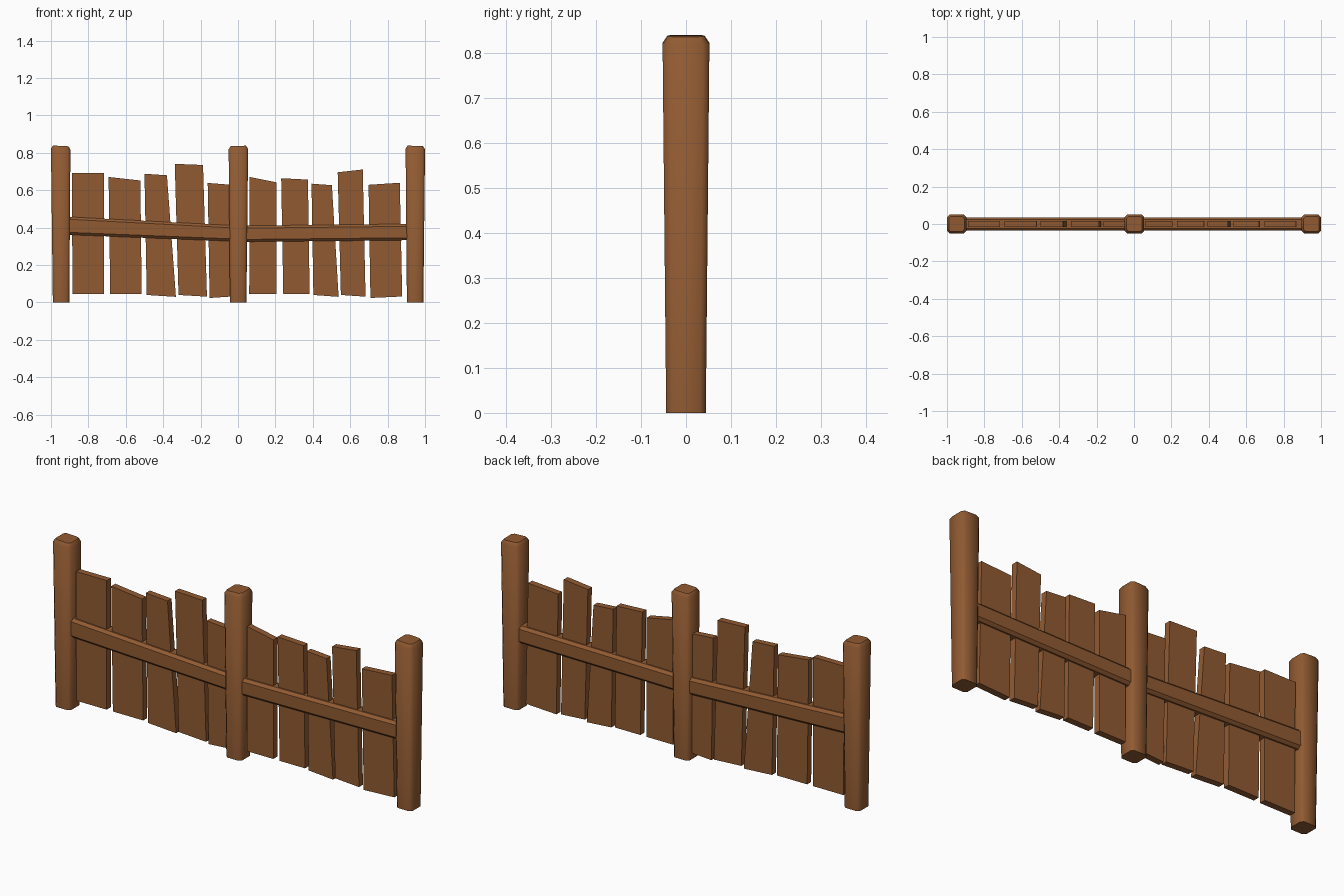
import bpy, bmesh

if "Cube" in bpy.data.objects:
    bpy.data.objects.remove(bpy.data.objects["Cube"])

wood = bpy.data.materials.new("brown wood")
wood.diffuse_color = (0.285, 0.104, 0.032, 1)
wood.use_nodes = True
wood.node_tree.nodes["Principled BSDF"].inputs["Base Color"].default_value = wood.diffuse_color


def finish(name, bm):
    bmesh.ops.recalc_face_normals(bm, faces=bm.faces)
    me = bpy.data.meshes.new(name)
    bm.to_mesh(me)
    bm.free()
    me.materials.append(wood)
    ob = bpy.data.objects.new(name, me)
    bpy.context.collection.objects.link(ob)
    return ob


def loft(name, rings):
    """Skin a stack of equal-length point rings and cap both ends."""
    bm = bmesh.new()
    vs = [[bm.verts.new(p) for p in r] for r in rings]
    n = len(vs[0])
    for a, b in zip(vs, vs[1:]):
        for i in range(n):
            j = (i + 1) % n
            bm.faces.new((a[i], a[j], b[j], b[i]))
    bm.faces.new(vs[0][::-1])
    bm.faces.new(vs[-1])
    return finish(name, bm)


def octagon(h, c):
    """Square of half size h with corners cut by c."""
    k = h - c
    return [(k, -h), (h, -k), (h, k), (k, h), (-k, h), (-h, k), (-h, -k), (-k, -h)]


# posts: chamfered square section, wider at the top, slightly tilted caps
for name, x0, x1, tilt in (("left_post", -0.946, -0.948, -0.05),
                           ("middle_post", 0.001, 0.002, 0.03),
                           ("right_post", 0.947, 0.948, -0.04)):
    rings = []
    for z, h, c, x in ((0, 0.044, 0.013, x0), (0.82, 0.052, 0.015, x1), (0.837, 0.041, 0.011, x1)):
        rings.append([(x + px, py, z + (tilt * px if z else 0)) for px, py in octagon(h, c)])
    post = loft(name, rings)
    bpy.context.view_layer.objects.active = post
    post.select_set(True)
    bpy.ops.object.shade_smooth_by_angle(angle=0.87)
    post.select_set(False)

# rails: chamfered beams that the planks pass through
for name, ends in (("left_rail", ((-0.91, 0.362, 0.458), (-0.03, 0.327, 0.412))),
                   ("right_rail", ((0.03, 0.324, 0.41), (0.915, 0.333, 0.42)))):
    rings = []
    d, c = 0.036, 0.013
    for x, lo, hi in ends:
        prof = [(-d, lo + c), (-d + c, lo), (d - c, lo), (d, lo + c),
                (d, hi - c), (d - c, hi), (-d + c, hi), (-d, hi - c)]
        rings.append([(x, y, z) for y, z in prof])
    loft(name, rings)

# planks: crooked four-cornered boards (bottom left, bottom right, top right, top left)
planks = [
    (-0.885, 0.045, -0.717, 0.045, -0.717, 0.692, -0.888, 0.692),
    (-0.683, 0.045, -0.515, 0.045, -0.522, 0.652, -0.692, 0.671),
    (-0.488, 0.04, -0.332, 0.03, -0.38, 0.68, -0.5, 0.688),
    (-0.318, 0.04, -0.166, 0.031, -0.187, 0.735, -0.338, 0.741),
    (-0.152, 0.024, -0.03, 0.032, -0.035, 0.629, -0.162, 0.639),
    (0.06, 0.045, 0.207, 0.045, 0.207, 0.642, 0.062, 0.671),
    (0.242, 0.045, 0.383, 0.045, 0.374, 0.657, 0.231, 0.664),
    (0.403, 0.04, 0.538, 0.03, 0.502, 0.627, 0.393, 0.635),
    (0.55, 0.04, 0.682, 0.031, 0.667, 0.711, 0.533, 0.696),
    (0.708, 0.024, 0.878, 0.032, 0.865, 0.64, 0.698, 0.629),
]
for i, p in enumerate(planks):
    corners = list(zip(p[::2], p[1::2]))
    loft(f"plank_{i + 1}", [[(x, y, z) for x, z in corners] for y in (-0.016, 0.016)])
